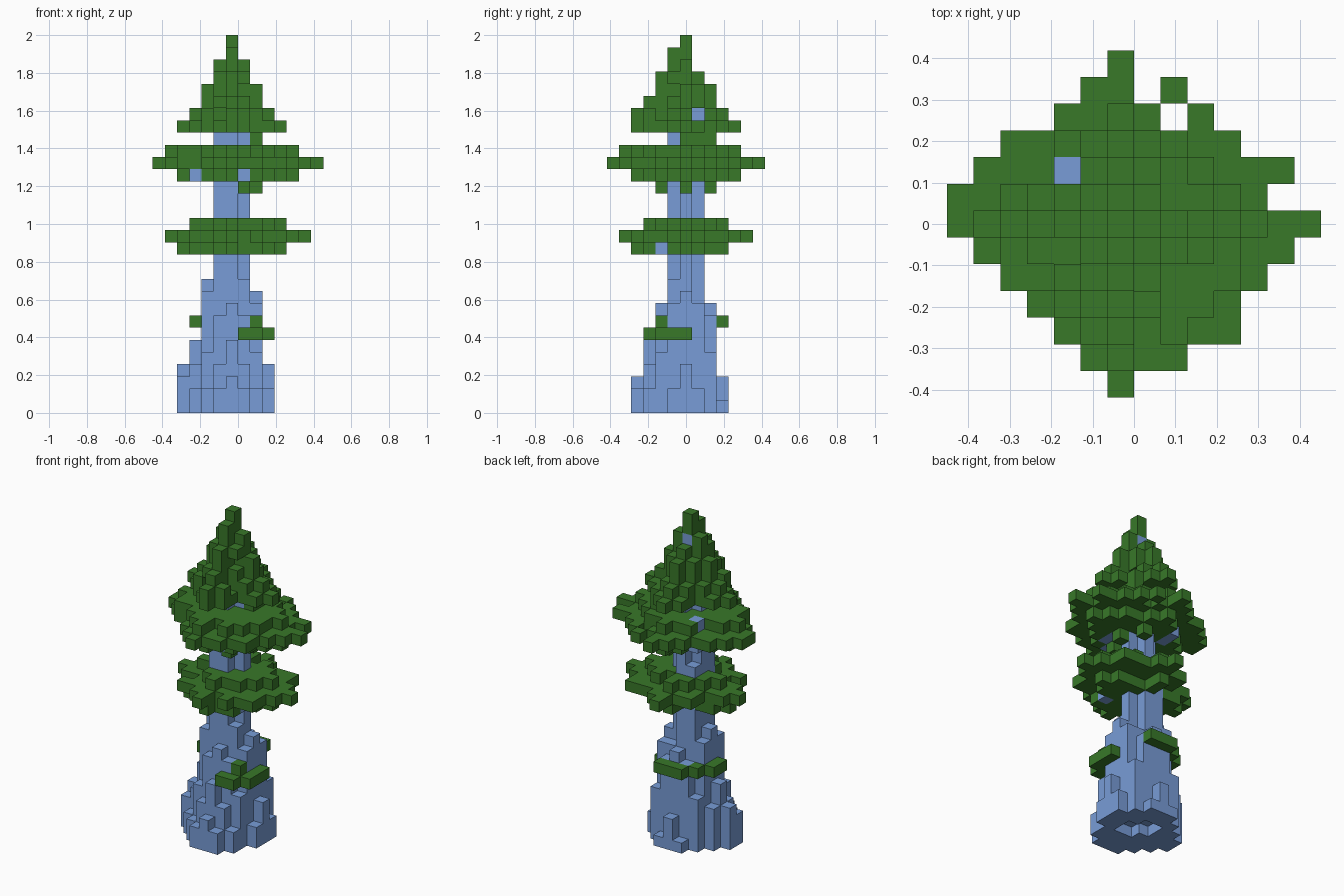
import bpy, bmesh, random
from mathutils import Vector

random.seed(7)
old = bpy.data.objects.get("Cube")
if old:
    bpy.data.objects.remove(old, do_unlink=True)

SIZE = 2 / 31  # edge of one block


def material(name, rgb):
    m = bpy.data.materials.new(name)
    m.use_nodes = True
    m.diffuse_color = (*rgb, 1)
    m.node_tree.nodes["Principled BSDF"].inputs["Base Color"].default_value = (*rgb, 1)
    return m


bark = material("blue bark", (0.188, 0.335, 0.68))
leaf = material("leaf green", (0.04, 0.188, 0.022))

# Widest outline of the leaves, one span of blocks per row from front to back
spans = ((0, 0), (-1, 2), (-2, 4), (-3, 4), (-4, 5), (-5, 6), (-6, 7),
         (-6, 5), (-5, 6), (-4, 4), (-2, 1), (-1, 0), (0, 0))
outline = {(u, row - 6) for row, (a, b) in enumerate(spans) for u in range(a, b + 1)}
outline |= {(2, 5), (3, 4)}


def disc(level, u0, u1, v0, v1, power=1.7, ragged=0.15):
    """One flat layer of blocks: rounded diamond with pointed tips on the axes."""
    cu, cv = (u0 + u1) / 2, (v0 + v1) / 2
    ru, rv = (u1 - u0 + 1) / 2, (v1 - v0 + 1) / 2
    cells = set()
    for u, v in sorted(outline):
        if not (u0 <= u <= u1 and v0 <= v <= v1):
            continue
        e = abs((u - cu) / ru) ** power + abs((v - cv) / rv) ** power
        tip = u == 0 or v == 0
        if tip or (e < 0.76 and not (e > 0.4 and random.random() < ragged)):
            cells.add((u, v, level))
    return cells


def build(name, cells, occupied, mat):
    """Skin a set of blocks, leaving out faces shared with a neighbour."""
    bm = bmesh.new()
    for cell in sorted(cells):
        low = Vector(cell) - Vector((1, 0.5, 0))
        for axis in range(3):
            for side in (0, 1):
                near = list(cell)
                near[axis] += 2 * side - 1
                if tuple(near) in occupied:
                    continue
                quad = []
                for a, b in ((0, 0), (1, 0), (1, 1), (0, 1)):
                    p = low.copy()
                    p[axis] += side
                    p[(axis + 1) % 3] += a
                    p[(axis + 2) % 3] += b
                    quad.append(bm.verts.new(p * SIZE))
                bm.faces.new(quad if side else quad[::-1])
    bmesh.ops.remove_doubles(bm, verts=bm.verts, dist=SIZE / 50)
    mesh = bpy.data.meshes.new(name)
    bm.to_mesh(mesh)
    bm.free()
    mesh.materials.append(mat)
    obj = bpy.data.objects.new(name, mesh)
    bpy.context.collection.objects.link(obj)


# Trunk: block columns that step down toward the flared roots
cap_u = {-4: 4, -3: 6, -2: 11, 2: 10, 3: 4}
cap_v = {-4: 3, -3: 6, -2: 9, 2: 9, 3: 3}
core = {(0, 0): 29, (1, 0): 25, (-1, 0): 25, (0, 1): 25, (0, -1): 25,
        (-1, -1): 24, (-1, 1): 17, (1, 1): 9, (1, -1): 11,
        (-4, 1): 0, (-3, 2): 0}
trunk = set()
for u in range(-4, 4):
    for v in range(-4, 4):
        inner, outer = sorted((abs(u), abs(v)))
        slope = min(cap_u.get(u, 29), cap_v.get(v, 29)) - inner ** 2
        if inner == 1 and outer == 3:
            slope -= 1
        trunk |= {(u, v, k) for k in range(core.get((u, v), slope))}
# hollow under the trunk
trunk -= {(u, v, 0) for u in (-1, 0, 1) for v in (-1, 0, 1) if u != v or u == 0}

# Bark knots showing among the leaves, with the openings that reveal them
knots = {(-3, -2, 19), (-2, 2, 19), (-2, 2, 20), (-2, 2, 21), (-2, 1, 19),
         (2, -2, 19), (1, -3, 19), (2, -1, 19), (2, -2, 13)}
gaps = {(-3, -3, 19), (-3, -4, 19), (1, -4, 19), (-3, -3, 20), (-2, -3, 20),
        (3, -2, 13), (4, -2, 13)}

# Leaf tufts on the lower trunk
front_tuft = {(1, -3, 6), (2, -3, 6), (2, -2, 6), (3, -2, 6), (3, -1, 6),
              (3, 0, 6), (2, -2, 7)}
back_tuft = {(-3, 0, 7), (-3, 1, 7), (-2, 1, 7), (-2, 2, 7), (-1, 2, 7),
             (-1, 3, 7), (0, 3, 7), (1, 3, 7)}

# Lower and middle leaf tiers
lower_tier = disc(13, -4, 4, -4, 3) | disc(14, -5, 6, -5, 5) | disc(15, -3, 4, -3, 3)
lower_tier |= {(2, -3, 13), (3, -1, 13)}
middle_tier = {(u, v, 20) for u, v in outline}
middle_tier |= disc(19, -4, 5, -4, 4) | disc(21, -5, 5, -5, 4)
middle_tier |= {(1, -2, 18), (2, 0, 18), (1, 2, 18),
                (2, -3, 19), (3, -2, 19), (3, -1, 19), (-2, -2, 19)}

# Pointed crown, with a few blocks hanging below it
crown = {(2, 0, 22), (2, 1, 22), (2, 2, 22), (0, 0, 30), (0, 0, 29), (0, -1, 29)}
for k, bounds in ((23, (-4, 4, -4, 4)), (24, (-3, 3, -4, 3)), (25, (-2, 2, -3, 2)),
                  (26, (-2, 2, -2, 2)), (27, (-1, 1, -2, 1)), (28, (-1, 1, -1, 0))):
    crown |= disc(k, *bounds, power=1.35)

wood = trunk | knots
leaves = {"front_leaf_tuft": front_tuft, "back_leaf_tuft": back_tuft,
          "lower_leaf_tier": lower_tier, "middle_leaf_tier": middle_tier,
          "leaf_crown": crown}
leaves = {name: cells - wood - gaps for name, cells in leaves.items()}
occupied = wood.union(*leaves.values())

build("trunk", trunk, occupied, bark)
build("bark_knots", knots, occupied, bark)
for name, cells in leaves.items():
    build(name, cells, occupied, leaf)
